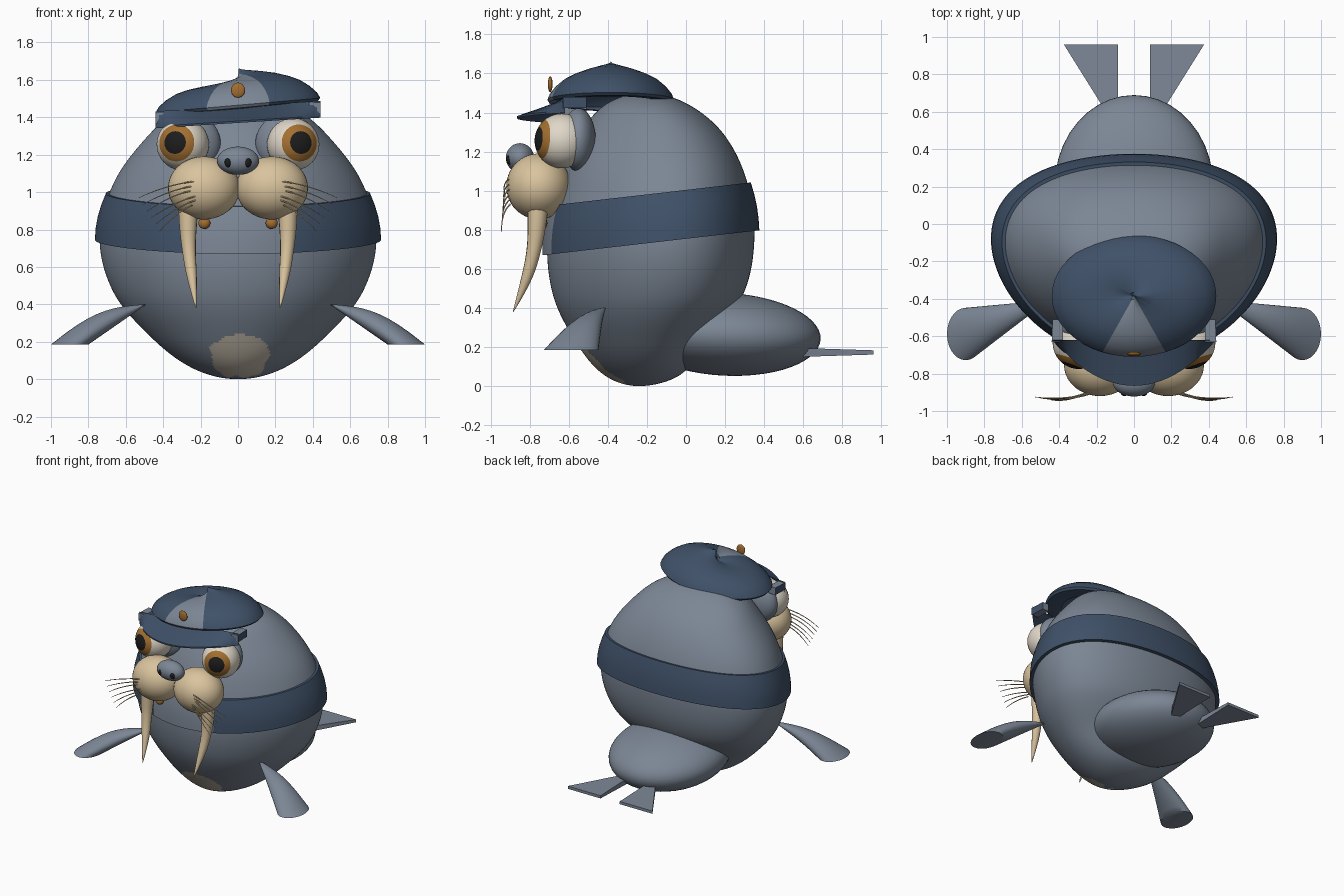
import bpy, bmesh
from math import sin, cos, pi, radians, acos, atan2
from mathutils import Vector, Matrix

if "Cube" in bpy.data.objects:
    bpy.data.objects.remove(bpy.data.objects["Cube"])


def material(name, *rgb):
    m = bpy.data.materials.new(name)
    m.use_nodes = True
    m.diffuse_color = (*rgb, 1)
    m.node_tree.nodes["Principled BSDF"].inputs["Base Color"].default_value = (*rgb, 1)
    return m


GREY = material("slate grey", .20, .24, .30)
NAVY = material("navy blue", .05, .082, .138)
TAN = material("warm tan", .70, .55, .34)
PATCH = material("dusty beige", .56, .50, .41)
BROWN = material("amber brown", .37, .16, .03)
BLACK = material("black", .012, .012, .013)
WHITE = material("eye white", .74, .68, .58)


def finish(name, bm, mats, rule=None, angle=40):
    """Turn a bmesh into a smooth object; rule picks a material from a face centre."""
    bmesh.ops.recalc_face_normals(bm, faces=bm.faces)
    if rule:
        for f in bm.faces:
            f.material_index = rule(f.calc_center_median())
    me = bpy.data.meshes.new(name)
    bm.to_mesh(me)
    bm.free()
    for m in mats:
        me.materials.append(m)
    me.shade_smooth()
    me.set_sharp_from_angle(angle=radians(angle))
    ob = bpy.data.objects.new(name, me)
    bpy.context.collection.objects.link(ob)


def loft(name, rings, mats, rule=None, caps=False):
    """Skin a stack of closed rings."""
    bm = bmesh.new()
    rows = [[bm.verts.new(p) for p in r] for r in rings]
    n = len(rows[0])
    for a, b in zip(rows, rows[1:]):
        for i in range(n):
            j = (i + 1) % n
            bm.faces.new((a[i], a[j], b[j], b[i]))
    if caps:
        bm.faces.new(rows[0])
        bm.faces.new(rows[-1])
    bmesh.ops.remove_doubles(bm, verts=bm.verts, dist=1e-5)
    finish(name, bm, mats, rule)


def ellipsoid(name, centre, size, mats, rule=None, aim=None, rot=0):
    """Sphere scaled to size; aim points its pole along a direction."""
    bm = bmesh.new()
    bmesh.ops.create_uvsphere(bm, u_segments=40, v_segments=28, radius=1)
    turn = Vector(aim).to_track_quat('Z', 'Y').to_matrix() if aim else Matrix.Rotation(rot, 3, 'X')
    place = Matrix.Translation(centre) @ turn.to_4x4() @ Matrix.Diagonal((*size, 1))
    finish(name, bm, mats, rule)
    bpy.data.objects[name].data.transform(place)


# Body: stacked egg-shaped rings; width, depth and centre are spaced by polar angle
WIDTH = [0, .24, .46, .665, .74, .67, .5, .3, 0]
DEPTH = [0, .195, .33, .485, .53, .485, .375, .21, 0]
CENTRE = [-.24, -.225, -.23, -.195, -.18, -.17, -.175, -.2, -.21]


def sample(table, t, sign):
    """Smooth interpolation, mirrored past the poles with the given sign."""
    get = lambda i: sign * table[1] if i < 0 else sign * table[7] if i > 8 else table[i]
    i = min(int(t), 7)
    f = t - i
    a, b, c, d = (get(i + k) for k in (-1, 0, 1, 2))
    return b + .5 * f * (c - a + f * (2*a - 5*b + 4*c - d + f * (3*(b - c) + d - a)))


def body_point(z, ang, out=0):
    t = acos(max(-1, min(1, 1 - z / .75))) / pi * 8
    depth = sample(DEPTH, t, -1) + out
    return Vector(((sample(WIDTH, t, -1) + out) * sin(ang),
                   sample(CENTRE, t, 1) - depth * (cos(ang) - .18 * sin(ang) ** 2), z))


def belly_patch(c):
    u, v = abs(c.x - .01) / .155, abs(c.z - .125) / .115
    a = atan2(c.z - .125, c.x)
    return int(c.y < -.25 and u ** 2.3 + v ** 2.3 < 1 + .08 * sin(5 * a) + .08 * sin(9 * a + 1))


TURN = [2 * pi * i / 160 for i in range(160)]
loft("body", [[body_point(.75 - .75 * cos(pi * k / 140), a) for a in TURN] for k in range(141)],
     [GREY, PATCH], belly_patch)


# Belt: tilted band hugging the body, open grey section at the front
def belt_point(t, a, out):
    p = body_point(.8, a)
    for _ in range(5):
        p = body_point(.67 + .25 * t + .115 * (p.y + .73), a, out)
    return p


BAND = [(0, -.02), (0, .025), (.25, .024), (.5, .023), (.75, .021), (1, .018), (1, -.02)]
loft("belt", [[belt_point(t, a, out) for a in TURN] for t, out in BAND], [NAVY, GREY],
     lambda c: int(abs(c.x) < .26 and c.y < -.3))

# Tail with two flat flukes
ellipsoid("tail", (0, .2, .265), (.425, .49, .212), [GREY], rot=radians(-3))
FLUKE = [(.085, .55), (.085, .96), (.375, .96), (.15, .6)]
for s, side in ((1, "left"), (-1, "right")):
    loft(side + "_tail_fluke",
         [[(s * x, y, .172 + h * (1.3 - y)) for x, y in FLUKE] for h in (-.032, .032)],
         [GREY], caps=True)

# Front flippers: cones fanning out from the body to a level oval end
OVAL = [2 * pi * i / 28 for i in range(28)]
for s, side in ((1, "left"), (-1, "right")):
    rings = []
    for k in range(11):
        t = k / 10
        grow = .1 + .9 * t
        rings.append([(s * (.50 + .40 * t + .1 * grow * cos(a)),
                       -.425 - .163 * t + .14 * grow * sin(a),
                       .40 - .215 * t + .055 * sin(pi * t) * (.5 + .5 * cos(a))) for a in OVAL])
    loft(side + "_flipper", rings, [GREY], caps=True)

# Face
for s, side in ((1, "left"), (-1, "right")):
    ellipsoid(side + "_eye_socket", (s * .255, -.55, 1.26), (.162, .088, .162), [GREY])
    ellipsoid(side + "_eye", (s * .295, -.635, 1.255), (.14, .14, .14), [WHITE, BROWN, BLACK],
              lambda c: 2 if c.z > cos(.49) else 1 if c.z > cos(.8) else 0,
              aim=(s * .33, -.95, .08))
    ellipsoid(side + "_cheek", (s * .182, -.755, 1.022), (.192, .165, .168), [TAN])
    ellipsoid(side + "_nostril", (s * .052, -.9, 1.16), (.02, .02, .028), [BLACK])
    ellipsoid(side + "_button", (s * .18, -.735, .835), (.032, .025, .032), [BROWN])
ellipsoid("nose", (0, -.85, 1.168), (.112, .072, .075), [GREY])


def tube(name, path, mat, bevel):
    """Tapered round curve through (x, y, z, radius) points."""
    cu = bpy.data.curves.new(name, 'CURVE')
    cu.dimensions = '3D'
    cu.bevel_depth = bevel
    cu.bevel_resolution = 4 if bevel > .1 else 1
    cu.use_fill_caps = True
    sp = cu.splines.new('NURBS')
    sp.points.add(len(path) - 1)
    for p, (x, y, z, r) in zip(sp.points, path):
        p.co = (x, y, z, 1)
        p.radius = r
    sp.use_endpoint_u = True
    sp.order_u = 3
    sp.resolution_u = 8
    cu.materials.append(mat)
    bpy.context.collection.objects.link(bpy.data.objects.new(name, cu))


# Tusks and whiskers
TUSK = [(.262, -.755, 1, .058), (.268, -.76, .87, .052), (.265, -.775, .7, .037),
        (.245, -.82, .53, .028), (.225, -.885, .38, .002)]
for s, side in ((1, "left"), (-1, "right")):
    tube(side + "_tusk", [(s * x, y, z, r) for x, y, z, r in TUSK], TAN, 1)
    for k in range(6):
        z0 = 1.06 - .026 * k
        x0 = .21 + .018 * (k % 3)
        x1 = .53 - .022 * k
        z1 = 1.01 - .036 * k
        tube(f"{side}_whisker_{k + 1}",
             [(s * x0, -.9, z0, 1), (s * (x0 + x1) / 2, -.945, (z0 + z1) / 2 + .01, .9),
              (s * x1, -.925 - .004 * k, z1 - .04, .4)], TAN, .004)

# Cap crown: lopsided dome, higher on its left, with a grey front panel
CROWN = [(.01, 1.623), (.06, 1.617), (.27, 1.61), (.45, 1.6), (.62, 1.583), (.75, 1.562),
         (.87, 1.53), (.96, 1.495), (1, 1.465), (.97, 1.45), (.85, 1.445), (.7, 1.45)]


def panel(c):
    a = atan2(c.x / .44, -(c.y + .385) / .325)
    return int(abs(a) < radians(22.5))


loft("cap_crown",
     [[(.44 * r * sin(a), -.385 - .325 * r * cos(a), z + .038 * sin(a))
       for a in (2 * pi * i / 48 for i in range(48))] for r, z in CROWN],
     [NAVY, GREY], panel)
ellipsoid("cap_badge", (0, -.695, 1.545), (.037, .012, .04), [BROWN])


# Cap visor: a sloping crescent, thin through its section
def visor_section(u):
    return [(.44 * u, -.62 - .245 * t * (1 - u * u), 1.46 - .08 * t + .028 * u - drop)
            for t, drop in ((0, 0), (.5, 0), (1, 0), (1, .01), (.5, .01), (0, .01))]


loft("cap_visor", [visor_section(k / 12 - 1) for k in range(25)], [NAVY], caps=True)

# Grey tabs at the visor's ends, navy on the outside
for s, side in ((1, "left"), (-1, "right")):
    loft(side + "_cap_tab",
         [[(s * x, y, z + s * .028) for x, y in ((.38, -.51), (.435, -.51), (.44, -.63), (.38, -.63))]
          for z in (1.395, 1.452)], [GREY, NAVY], lambda c: int(abs(c.x) > .43), caps=True)
